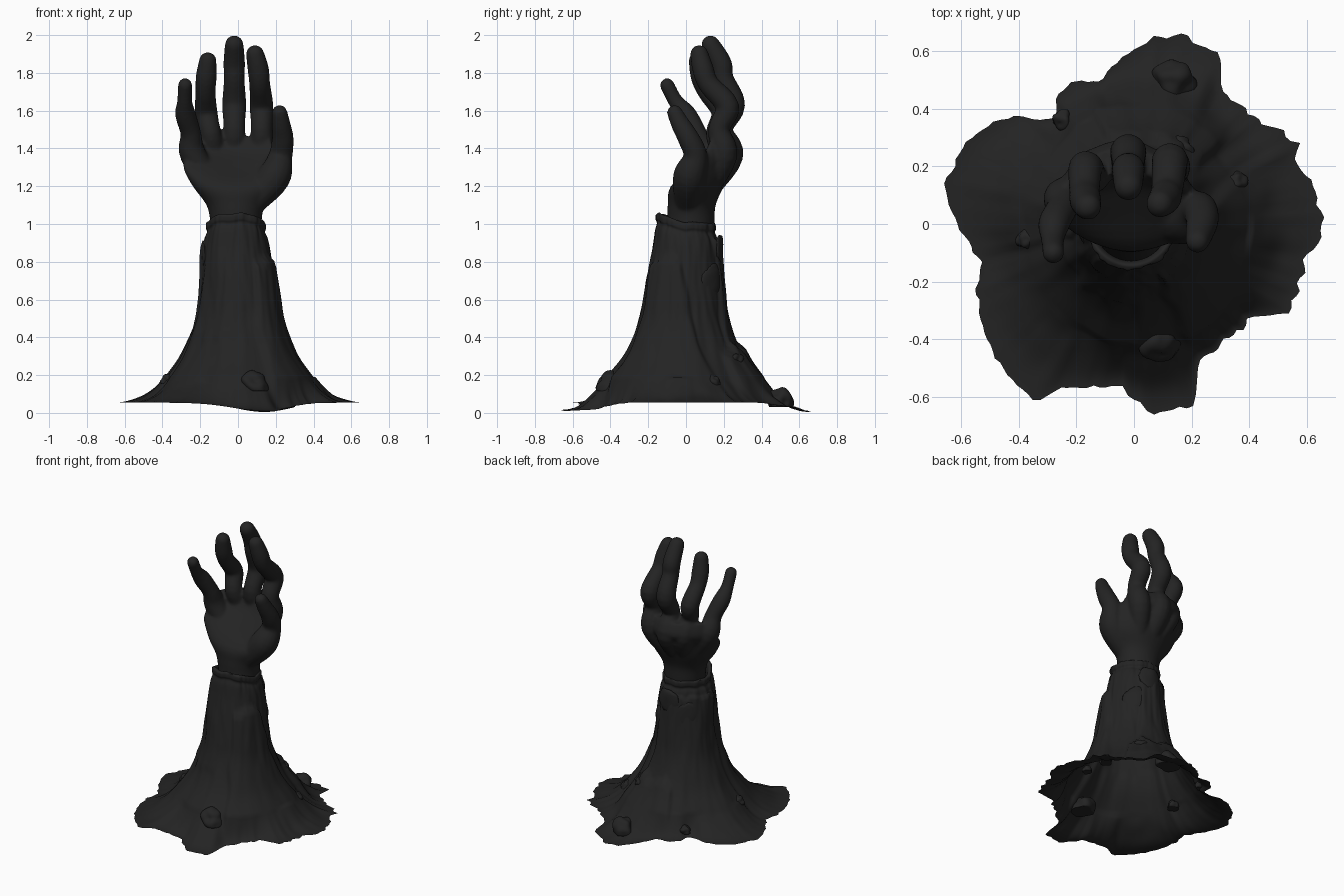
import bpy
import bmesh
from math import sin, cos, pi, tau, atan2, hypot, radians, exp, sqrt
from mathutils import Vector, noise

cube = bpy.data.objects.get("Cube")
if cube:
    bpy.data.objects.remove(cube, do_unlink=True)

# One charcoal colour for everything
charcoal = bpy.data.materials.new("charcoal")
charcoal.use_nodes = True
tone = (0.017, 0.017, 0.017, 1)
charcoal.diffuse_color = tone
charcoal.node_tree.nodes["Principled BSDF"].inputs["Base Color"].default_value = tone


def finish(bm, name):
    mesh = bpy.data.meshes.new(name)
    bm.to_mesh(mesh)
    bm.free()
    obj = bpy.data.objects.new(name, mesh)
    bpy.context.collection.objects.link(obj)
    mesh.materials.append(charcoal)
    mesh.shade_smooth()
    return obj


def spline(points, steps):
    """Smooth path through points of any dimension."""
    pts = [Vector(p) for p in points]
    pts = [pts[0]] + pts + [pts[-1]]
    out = []
    for a, b, c, d in zip(pts, pts[1:], pts[2:], pts[3:]):
        for i in range(steps):
            t = i / steps
            out.append(b + (c - a) * (t / 2) + (a * 2 - b * 5 + c * 4 - d) * (t * t / 2)
                       + (b * 3 - a - c * 3 + d) * (t ** 3 / 2))
    return out + [pts[-1]]


def loft(bm, rings, capped):
    rows = [[bm.verts.new(p) for p in ring] for ring in rings]
    n = len(rows[0])
    for up, low in zip(rows, rows[1:]):
        for j in range(n):
            k = (j + 1) % n
            bm.faces.new((up[j], low[j], low[k], up[k]))
    if capped:
        bm.faces.new(rows[0])
        bm.faces.new(rows[-1])


def digit(bm, points):
    """Tapered tube with a rounded tip; each point is x, y, z, radius."""
    path = spline(points, 5)
    tip, direction = path[-1], (path[-1] - path[-2]).xyz.normalized()
    for a in (0.4, 0.7, 0.9, 0.98):
        path.append(Vector((*(tip.xyz + direction * tip.w * a), tip.w * sqrt(1 - a * a))))
    rings = []
    for i, p in enumerate(path):
        along = (path[min(i + 1, len(path) - 1)] - path[max(i - 1, 0)]).xyz.normalized()
        across = (Vector((1, 0, 0)) - along * along.x).normalized()
        back = along.cross(across)
        rings.append([p.xyz + (across * cos(a) + back * sin(a)) * p.w * 1.03
                      for a in (tau * j / 16 for j in range(16))])
    loft(bm, rings, True)


# Palm and wrist: cupped oval sections (z, centre x, centre y, half width, half depth, cup)
bm = bmesh.new()
sections = [(.78, 0, 0, .15, .15, 0), (.9, 0, .005, .135, .13, 0), (1, -.01, .025, .135, .125, 0),
            (1.1, -.012, .03, .155, .127, 0), (1.2, -.01, .06, .23, .14, .5),
            (1.3, -.02, .14, .27, .1, 1.4), (1.38, -.035, .212, .235, .08, 1.8),
            (1.46, -.035, .22, .205, .045, 1.9)]
rings = []
for z, cx, cy, a, b, cup in spline(sections, 4):
    rings.append([(cx + a * cos(t), cy + b * sin(t) - cup * (a * cos(t)) ** 2, z)
                  for t in (tau * j / 32 for j in range(32))])
loft(bm, rings, True)

# Fingers start at the wrist so their tendons show on the back of the hand
digits = {
    "middle": [(-.01, .11, 1.16, .045), (-.02, .225, 1.36, .076), (-.02, .19, 1.5, .056),
               (-.02, .25, 1.63, .062), (-.02, .198, 1.77, .053), (-.02, .185, 1.85, .056),
               (-.02, .13, 1.95, .048)],
    "index": [(.05, .11, 1.16, .045), (.12, .2, 1.36, .07), (.125, .175, 1.5, .056),
              (.125, .22, 1.62, .061), (.115, .12, 1.74, .054), (.107, .09, 1.82, .055),
              (.09, .07, 1.9, .047)],
    "ring": [(-.05, .11, 1.16, .045), (-.125, .195, 1.36, .068), (-.145, .16, 1.48, .054),
             (-.168, .195, 1.59, .058), (-.172, .115, 1.7, .052), (-.168, .08, 1.78, .054),
             (-.16, .06, 1.865, .045)],
    "little": [(-.1, .09, 1.16, .045), (-.235, .095, 1.36, .068), (-.25, .055, 1.48, .053),
               (-.278, 0, 1.58, .053), (-.282, -.055, 1.65, .039), (-.28, -.1, 1.735, .037)],
    "thumb": [(.08, .01, 1.12, .07), (.19, .02, 1.25, .086), (.225, .05, 1.36, .062),
              (.237, .015, 1.45, .056), (.228, -.03, 1.53, .048), (.22, -.06, 1.59, .04)],
}
for points in digits.values():
    digit(bm, points)
bmesh.ops.recalc_face_normals(bm, faces=bm.faces)
hand = finish(bm, "hand")
remesh = hand.modifiers.new("fuse", 'REMESH')
remesh.mode = 'VOXEL'
remesh.voxel_size = 0.01
remesh.use_smooth_shade = True
soften = hand.modifiers.new("soften", 'SMOOTH')
soften.factor = 0.5
soften.iterations = 4

# Ragged hem outline seen from above
hem = [(.65, -.05), (.64, .1), (.56, .2), (.57, .28), (.43, .35), (.38, .4), (.31, .46),
       (.28, .6), (.13, .66), (-.08, .55), (-.12, .5), (-.25, .48), (-.28, .36), (-.42, .37),
       (-.57, .3), (-.66, .13), (-.53, -.12), (-.52, -.38), (-.46, -.5), (-.34, -.62),
       (-.26, -.56), (-.04, -.56), (.04, -.65), (.21, -.62), (.22, -.48), (.3, -.42),
       (.4, -.33), (.54, -.31), (.59, -.13)]
polar = sorted((atan2(y, x) % tau, hypot(x, y)) for x, y in hem)
polar = [(polar[-1][0] - tau, polar[-1][1])] + polar + [(polar[0][0] + tau, polar[0][1])]


def hem_radius(t):
    for (a, ra), (b, rb) in zip(polar, polar[1:]):
        if a <= t <= b:
            return ra + (rb - ra) * (t - a) / (b - a)


def step(v, width):
    v = min(max(v / width + .5, 0), 1)
    return v * v * (3 - 2 * v)


def bell(t, centre, width):
    d = (t - radians(centre) + pi) % tau - pi
    return exp(-(d / radians(width)) ** 2)


def layer(t, z, start, end, top):
    """Raised crust layer between two angles and below a height."""
    mid, half = radians(start + end) / 2, radians(end - start) / 2
    d = abs((t - mid + pi) % tau - pi)
    ragged = noise.noise(Vector((cos(t) * 4, sin(t) * 4, z * 5))) * .12
    return step(half - d + ragged, .12) * step(top - z + ragged * .5, .03)


def crust(t, z):
    p = Vector((cos(t), sin(t), z))
    lumps = noise.noise(p * 3) * .01 + noise.noise(p * 7) * .005
    folds = .005 * sin(t * 7 + z * 4) * step(.6 - z, .7)
    return (lumps + folds + .024 * layer(t, z, -65, 30 - 45 * z, .81)
            + .014 * layer(t, z, 60, 190, .92) + .03 * layer(t, z, 40, 110, .33)
            - .006 * layer(t, z, 200, 270, .4))


# Sleeve and flared skirt: inner lip, rim, trunk, then the spread-out hem
SEGMENTS = 180
profile = [(.125, .88), (.128, 1), (.14, 1.035), (.156, 1.03), (.158, 1.005), (.152, .985),
           (.163, .95), (.172, .87), (.183, .75), (.2, .6), (.216, .5), (.248, .4),
           (.298, .29), (.37, .19)]
rows = [(r, z, 0) for r, z in spline(profile, 5)]
rows += [(.37, .19, i / 22) for i in range(1, 23)]
rings = []
for index, (r, z, spread) in enumerate(rows):
    ring = []
    for j in range(SEGMENTS):
        t = tau * j / SEGMENTS
        front = max(0, -sin(t))
        height, radius = z, r * (1 + .13 * front * step(.85 - z, .3))
        edge = .055 - .045 * bell(t, -76, 24) - .05 * bell(t, 78, 18)
        if spread:
            jag = noise.noise(Vector((cos(t), sin(t), 0)) * 14) * .025
            radius += (hem_radius(t) + jag - radius) * spread
            height = edge + (z - edge) * (1 - spread) ** 2.1
            height += noise.noise(Vector((cos(t), sin(t), 0)) * radius * 9) * .02 * (1 - spread)
        if index > 14:
            radius += crust(t, height) * (1 - spread)
        lip = step(z - .93, .12)
        height += lip * (.05 * front - .03 + noise.noise(Vector((cos(t), sin(t), 1)) * 2) * .01)
        ring.append((radius * cos(t) - .01 * step(z - .8, .4), radius * sin(t), max(height, 0)))
    rings.append(ring)
bm = bmesh.new()
loft(bm, rings, False)
finish(bm, "sleeve_and_skirt")

# Half-buried stones on the skirt: x, y, z, radius
stones = [(.09, -.4, .145, .1), (-.37, -.05, .17, .05), (.35, .14, .16, .055),
          (.14, .5, .06, .095), (-.25, .36, .09, .045), (.42, .04, .1, .04),
          (.16, .26, .28, .06)]
for number, (x, y, z, size) in enumerate(stones):
    bm = bmesh.new()
    bmesh.ops.create_icosphere(bm, subdivisions=4, radius=size)
    for v in bm.verts:
        bulge = 1 + noise.noise(v.co / size * 1.2 + Vector((number * 5, 0, 0))) * .35
        v.co = Vector((x, y, z)) + v.co * bulge * .75
        v.co.z = max(v.co.z, z - size * .3)
    finish(bm, "stone_%d" % (number + 1))

# Loose crust flakes at the back of the forearm: angle, height, size
for number, (angle, z, size) in enumerate([(85, .87, .08), (130, .76, .1), (178, .84, .07),
                                           (60, .7, .09)]):
    t = radians(angle)
    out = Vector((cos(t), sin(t), 0))
    side = Vector((-sin(t), cos(t), 0))
    bm = bmesh.new()
    bmesh.ops.create_icosphere(bm, subdivisions=3, radius=1)
    for v in bm.verts:
        c = v.co * (1 + noise.noise(v.co * 1.3 + Vector((number * 3, 1, 0))) * .3)
        v.co = out * (.182 + c.x * .016 - (c.y * size) ** 2 * 2.5) + side * c.y * size
        v.co.z = z + c.z * size
    finish(bm, "crust_flake_%d" % (number + 1))
